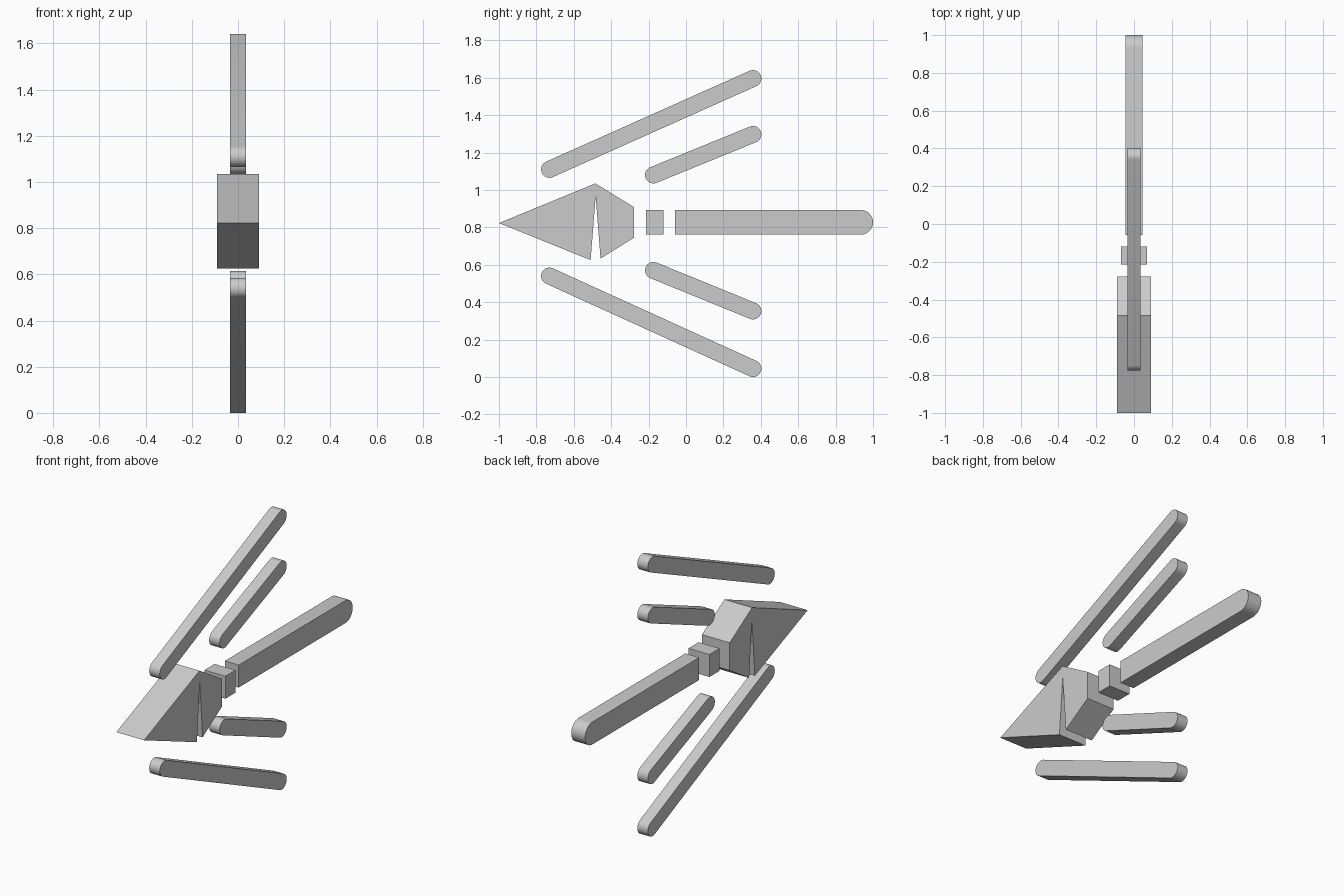
import bpy, bmesh, math

if "Cube" in bpy.data.objects:
    bpy.data.objects.remove(bpy.data.objects["Cube"])


def slab(name, outline, half_width, smooth=False):
    """Extrude a (y, z) outline symmetrically across x."""
    bm = bmesh.new()
    face = bm.faces.new([bm.verts.new((-half_width, y, z)) for y, z in outline])
    new = bmesh.ops.extrude_face_region(bm, geom=[face])["geom"]
    verts = [g for g in new if isinstance(g, bmesh.types.BMVert)]
    bmesh.ops.translate(bm, verts=verts, vec=(2 * half_width, 0, 0))
    bmesh.ops.recalc_face_normals(bm, faces=bm.faces)
    mesh = bpy.data.meshes.new(name)
    bm.to_mesh(mesh)
    bm.free()
    obj = bpy.data.objects.new(name, mesh)
    bpy.context.collection.objects.link(obj)
    if smooth:
        bpy.ops.object.select_all(action='DESELECT')
        obj.select_set(True)
        bpy.context.view_layer.objects.active = obj
        bpy.ops.object.shade_smooth_by_angle(angle=math.radians(30))
    return obj


def arc(center, radius, start, steps=16):
    """Half circle, counter-clockwise from the start angle."""
    return [(center[0] + radius * math.cos(start + math.pi * i / steps),
             center[1] + radius * math.sin(start + math.pi * i / steps))
            for i in range(steps + 1)]


def capsule(a, b, radius):
    """Bar outline with both ends rounded."""
    t = math.atan2(b[1] - a[1], b[0] - a[0])
    return arc(b, radius, t - math.pi / 2) + arc(a, radius, t + math.pi / 2)


# Pointed head with a narrow wedge notch cut from below
slab("arrow_head", [(-1, 0.823), (-0.51, 0.625), (-0.483, 0.968), (-0.457, 0.633),
                    (-0.277, 0.745), (-0.277, 0.908), (-0.485, 1.035)], 0.09)

# Small collar block behind the head
slab("collar", [(-0.214, 0.761), (-0.12, 0.761), (-0.12, 0.893), (-0.214, 0.893)], 0.068)

# Shaft with a rounded tail
r = 0.066
slab("shaft", [(-0.058, 0.827 + r), (-0.058, 0.827 - r)]
     + arc((1 - r, 0.827), r, -math.pi / 2), 0.045, True)

# Slanted side bars, one pair above and one pair below
bars = {
    "upper_long_bar": ((-0.73, 1.11), (0.358, 1.596)),
    "upper_short_bar": ((-0.174, 1.08), (0.358, 1.297)),
    "lower_short_bar": ((-0.174, 0.57), (0.358, 0.353)),
    "lower_long_bar": ((-0.73, 0.54), (0.358, 0.045)),
}
for name, (start, end) in bars.items():
    slab(name, capsule(start, end, 0.045), 0.034, True)
